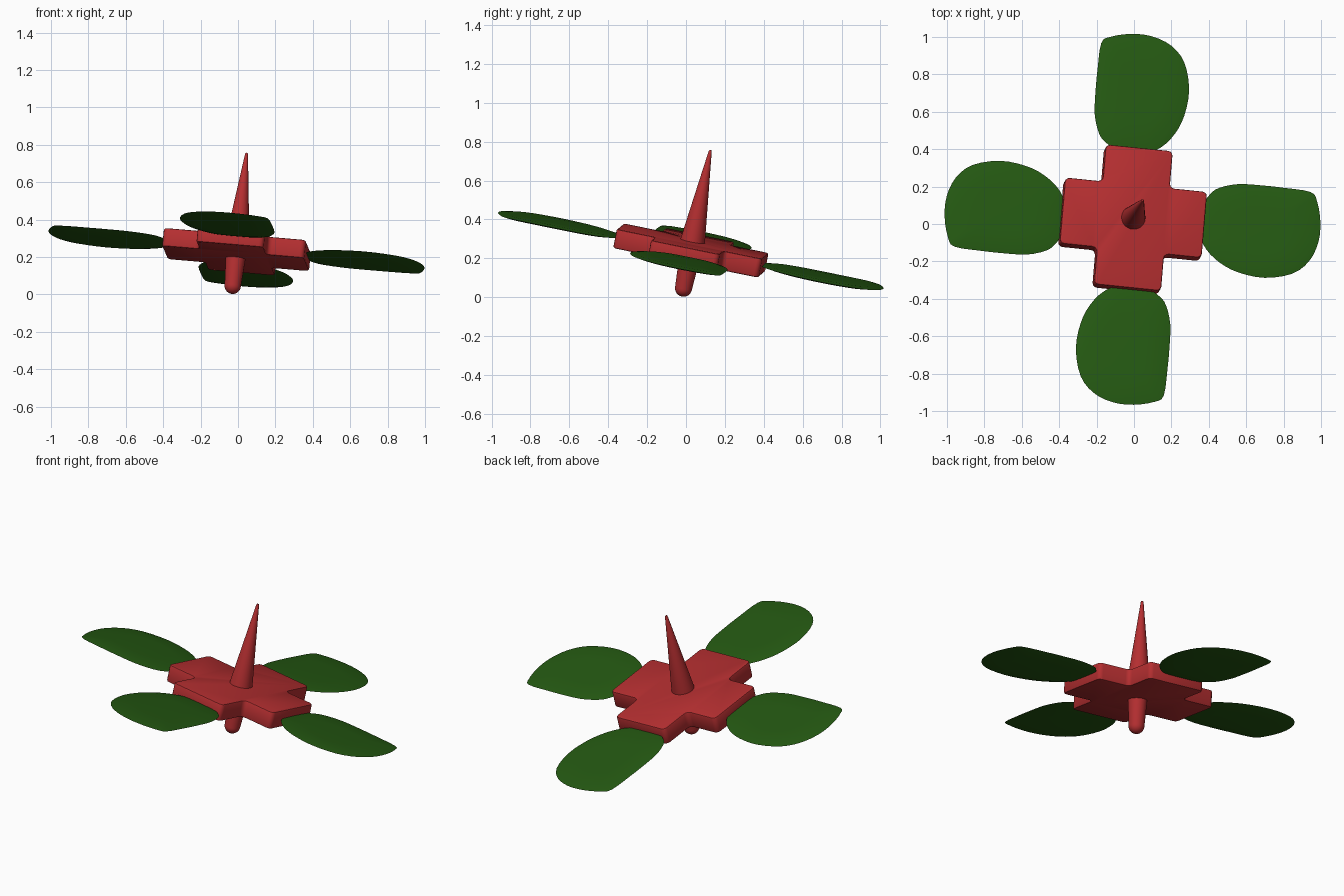
import bpy, bmesh, math
from mathutils import Vector, Matrix

if "Cube" in bpy.data.objects:
    bpy.data.objects.remove(bpy.data.objects["Cube"])

# tilted local frame of the whole model
n = Vector((0.105, 0.195, 1)).normalized()
u = Vector((1, -0.085, 0))
u = (u - n * u.dot(n)).normalized()
v = n.cross(u)
FRAME = Matrix((u, v, n)).transposed().to_4x4()
FRAME.translation = (-0.008, 0.025, 0.24)

def material(name, color):
    m = bpy.data.materials.new(name)
    m.diffuse_color = (*color, 1)
    m.use_nodes = True
    m.node_tree.nodes["Principled BSDF"].inputs["Base Color"].default_value = m.diffuse_color
    return m

RED = material("red", (0.46, 0.028, 0.03))
GREEN = material("leaf green", (0.018, 0.1, 0.006))

def finish(name, bm, mat, matrix=FRAME, angle=35):
    bmesh.ops.recalc_face_normals(bm, faces=bm.faces[:])
    me = bpy.data.meshes.new(name)
    bm.to_mesh(me)
    bm.free()
    me.materials.append(mat)
    ob = bpy.data.objects.new(name, me)
    bpy.context.collection.objects.link(ob)
    ob.matrix_world = matrix
    bpy.ops.object.select_all(action='DESELECT')
    ob.select_set(True)
    bpy.context.view_layer.objects.active = ob
    bpy.ops.object.shade_smooth_by_angle(angle=math.radians(angle))
    return ob

# cross-shaped plate with rounded corners and rims
L, W, T = 0.383, 0.181, 0.05
bm = bmesh.new()
ring = []
for k in range(4):
    r = Matrix.Rotation(k * math.pi / 2, 3, 'Z')
    for p in ((L, -W), (L, W), (W, W)):
        ring.append(bm.verts.new(r @ Vector((*p, -T))))
face = bm.faces.new(ring)
top = bmesh.ops.extrude_face_region(bm, geom=[face])
bmesh.ops.translate(bm, vec=(0, 0, 2 * T), verts=[g for g in top["geom"] if isinstance(g, bmesh.types.BMVert)])
upright = [e for e in bm.edges if abs(e.verts[0].co.z - e.verts[1].co.z) > T]
bmesh.ops.bevel(bm, geom=upright, offset=0.025, segments=3, profile=0.5, affect='EDGES')
rims = [e for e in bm.edges if abs(e.verts[0].co.z - e.verts[1].co.z) < 1e-5]
bmesh.ops.bevel(bm, geom=rims, offset=0.009, segments=2, profile=0.5, affect='EDGES')
finish("cross_plate", bm, RED)

# turned parts: spike above, rounded peg below
def lathe(name, profile, sides=32):
    bm = bmesh.new()
    verts = [bm.verts.new((r, 0, z)) for r, z in profile]
    edges = [bm.edges.new(pair) for pair in zip(verts, verts[1:])]
    bmesh.ops.spin(bm, geom=verts + edges, axis=(0, 0, 1), cent=(0, 0, 0),
                   steps=sides, angle=2 * math.pi)
    bmesh.ops.remove_doubles(bm, verts=bm.verts[:], dist=1e-5)
    return finish(name, bm, RED)

lathe("spike", [(0, 0.0), (0.066, 0.0), (0.064, 0.05), (0.008, 0.522), (0.005, 0.529), (0, 0.53)])
R = 0.044
tip = [(R * math.cos(a), -0.198 - R * math.sin(a)) for a in (i * math.pi / 16 for i in range(8))]
lathe("peg", [(0, 0), (0.055, 0), (0.053, -0.05)] + tip + [(0, -0.198 - R)])

# four thin lens-shaped leaves
OUTLINE = [(.372, -.045), (.37, .107), (.404, .18), (.45, .219), (.55, .25), (.68, .256),
           (.795, .255), (.94, .247), (.979, .199), (1.006, .09), (1.004, -.022),
           (.964, -.128), (.88, -.206), (.734, -.244), (.592, -.23), (.488, -.188), (.408, -.122)]

def smooth_loop(pts, steps=3):
    out, c = [], len(pts)
    for i in range(c):
        a, b, d, e = (Vector(pts[(i + j) % c]) for j in (-1, 0, 1, 2))
        for s in range(steps):
            t = s / steps
            out.append(0.5 * (2 * b + (d - a) * t + (2 * a - 5 * b + 4 * d - e) * t * t
                              + (3 * b - a - 3 * d + e) * t ** 3))
    return out

def leaf(name, turn):
    bm = bmesh.new()
    center = Vector((0.69, 0.005))
    loop = smooth_loop(OUTLINE)
    # rings from top middle, around the rim, to bottom middle
    rings = []
    for f, z in ((.5, .011), (.85, .008), (1, 0), (.85, -.008), (.5, -.011)):
        rings.append([bm.verts.new((*(center + (p - center) * f), z)) for p in loop])
    for a, b in zip(rings, rings[1:]):
        for i in range(len(loop)):
            j = (i + 1) % len(loop)
            bm.faces.new((a[i], a[j], b[j], b[i]))
    bm.faces.new(rings[0])
    bm.faces.new(rings[-1])
    finish(name, bm, GREEN, FRAME @ Matrix.Rotation(turn, 4, 'Z'))

for k, side in enumerate(("right", "back", "left", "front")):
    leaf(side + "_leaf", k * math.pi / 2)
